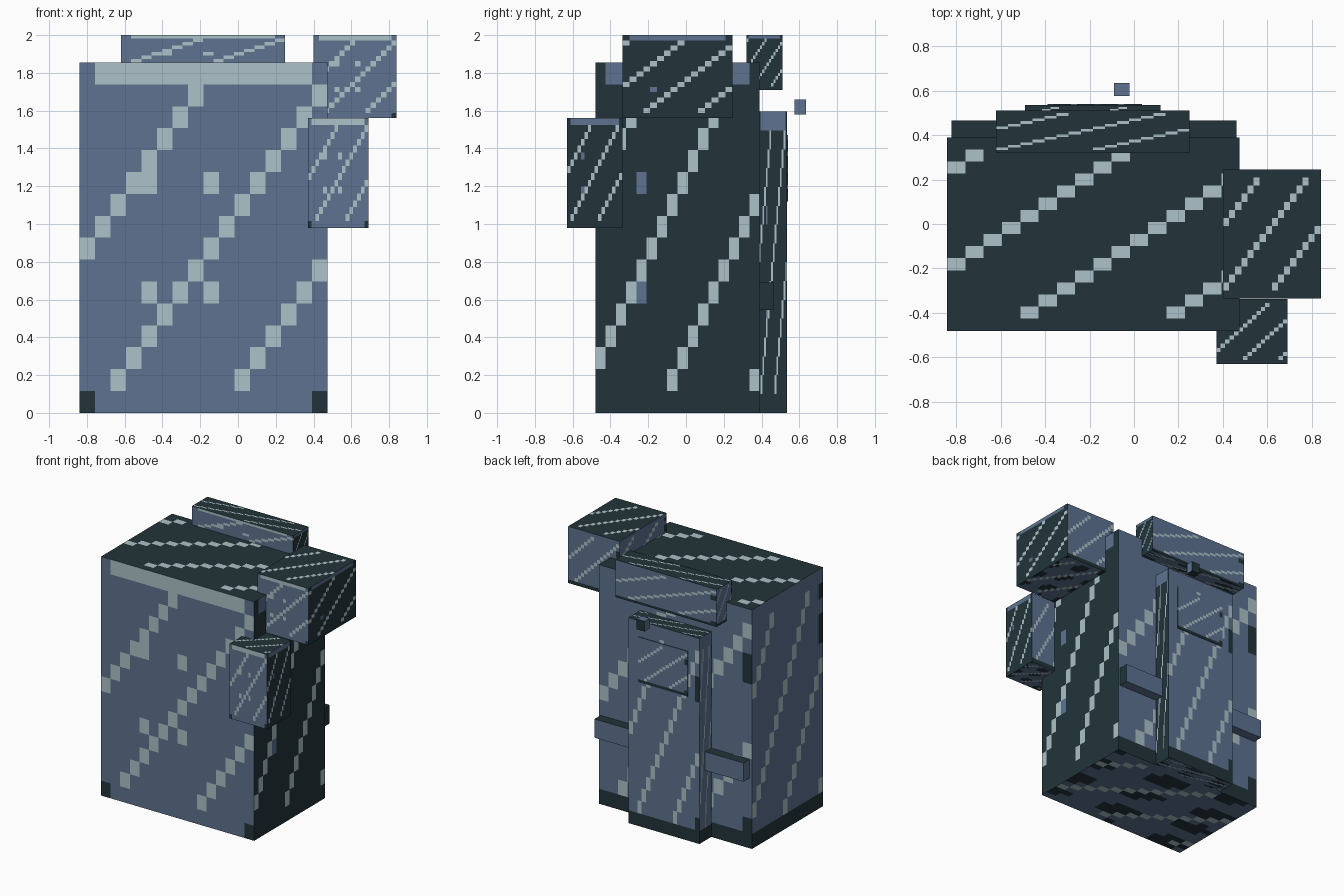
import bpy, bmesh, math
from mathutils import Vector

cube = bpy.data.objects.get("Cube")
if cube:
    bpy.data.objects.remove(cube, do_unlink=True)


def material(name, rgb):
    m = bpy.data.materials.new(name)
    m.use_nodes = True
    m.diffuse_color = (*rgb, 1)
    m.node_tree.nodes["Principled BSDF"].inputs["Base Color"].default_value = (*rgb, 1)
    return m


MATS = [material("slate_blue", (0.109, 0.171, 0.279)),
        material("deep_teal", (0.016, 0.034, 0.042)),
        material("pale_grey_blue", (0.413, 0.539, 0.578))]
BLUE, DARK, PALE = range(3)
N = 16  # painted cells along each side of a face


def cell_colour(side, c, r, shift):
    """Colour of the cell in column c and row r (from the top) of one side."""
    offset = {"front": 0, "back": 0, "left": 5 + shift, "right": 5,
              "top": 2 + shift, "bottom": 2}[side]
    stripe = 1 <= r <= 14 and (c + r - offset) % 8 == 0
    rivet = c in (4, 8) and r in (5, 10)
    if side == "front":
        if r == 0 and 1 <= c <= 14:
            return PALE
        if r == 15 and c in (0, 15):
            return DARK
        return PALE if stripe or rivet else BLUE
    if stripe:
        return PALE
    if side == "left":
        if (r == 0 and 1 <= c <= 14) or (c == 4 and r in (5, 10)):
            return BLUE
        return DARK
    if side == "top":
        return DARK
    if side == "bottom":
        return DARK if math.sin(c * 0.9) + math.sin(r * 1.3 + c * 0.4) > 0.7 else BLUE
    # back and right sides have a dark foot and a few dark edge chips
    if r == 15 or (c == 15 and r in (1, 3, 4, 14)):
        return DARK
    return BLUE


def locate(p, n):
    """Side name and the across / up coordinates as seen from outside."""
    if abs(n.y) > 0.5:
        return ("front", p.x, p.z) if n.y < 0 else ("back", -p.x, p.z)
    if abs(n.x) > 0.5:
        return ("left", p.y, p.z) if n.x > 0 else ("right", -p.y, p.z)
    return ("top", p.x, p.y) if n.z > 0 else ("bottom", p.x, -p.y)


def box(name, lo, hi, shift=0, plain=None):
    """Box between two corners; striped unless plain maps side to colour."""
    bm = bmesh.new()
    bmesh.ops.create_cube(bm, size=1)
    if plain is None:
        bmesh.ops.subdivide_edges(bm, edges=bm.edges[:], cuts=N - 1, use_grid_fill=True)
    bm.normal_update()
    for f in bm.faces:
        side, u, v = locate(f.calc_center_median(), f.normal)
        c = min(N - 1, max(0, int((u + 0.5) * N)))
        r = min(N - 1, max(0, int((0.5 - v) * N)))
        f.material_index = (cell_colour(side, c, r, shift) if plain is None
                            else plain.get(side, BLUE))
    lo, hi = Vector(lo), Vector(hi)
    bmesh.ops.scale(bm, vec=hi - lo, verts=bm.verts)
    me = bpy.data.meshes.new(name)
    bm.to_mesh(me)
    bm.free()
    for m in MATS:
        me.materials.append(m)
    ob = bpy.data.objects.new(name, me)
    ob.location = (lo + hi) / 2
    bpy.context.collection.objects.link(ob)
    return ob


# Large body and the blocks attached to its left side
box("body", (-0.84, -0.48, 0), (0.475, 0.39, 1.855))
box("upper_side_block", (0.40, -0.335, 1.56), (0.84, 0.245, 2.0), shift=4)
box("lower_side_block", (0.37, -0.63, 0.98), (0.69, -0.337, 1.56), shift=2)

# Header block over the back edge
box("header_block", (-0.62, 0.32, 1.71), (0.25, 0.51, 2.0), shift=4)

# Back door with its raised panel
box("back_door", (-0.49, 0.385, 0), (0.12, 0.535, 1.595), shift=2)
box("door_panel", (-0.39, 0.53, 1.12), (0.035, 0.54, 1.47))

# Small knob standing off the door
box("door_knob", (-0.09, 0.575, 1.58), (-0.02, 0.635, 1.66),
    plain={"back": DARK, "bottom": DARK})

# Straps either side of the door
for name, x0, x1 in (("left_strap", 0.12, 0.46), ("right_strap", -0.82, -0.49)):
    box(name, (x0, 0.385, 0.545), (x1, 0.465, 0.69), plain={"left": DARK, "top": DARK})
